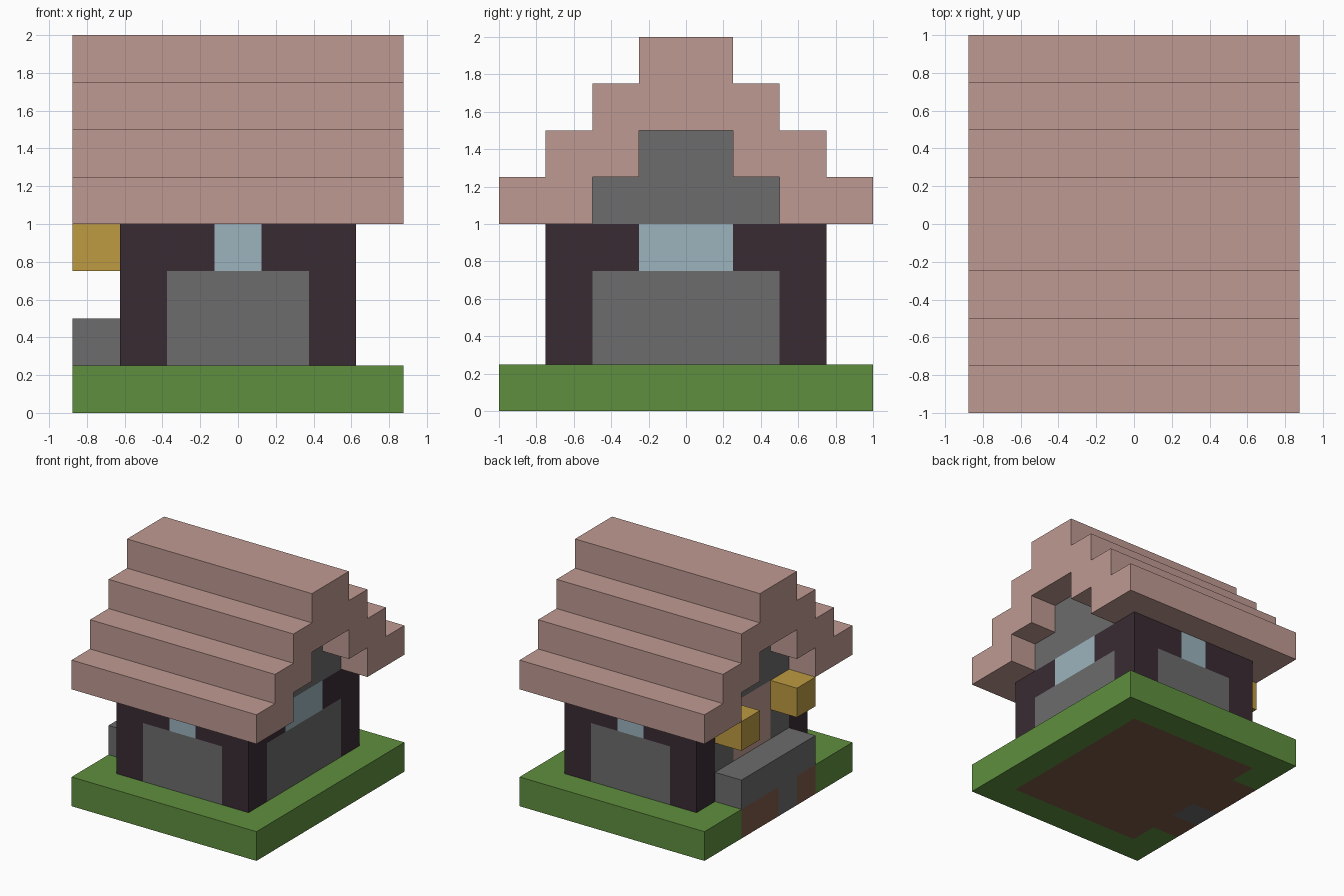
import bpy
import bmesh
from mathutils import Vector

UNIT = 0.25  # one building block

cube = bpy.data.objects.get("Cube")
if cube:
    bpy.data.objects.remove(cube, do_unlink=True)


def material(name, hex_code):
    def linear(c):
        return c / 12.92 if c <= 0.04045 else ((c + 0.055) / 1.055) ** 2.4
    rgb = [linear(v / 255) for v in bytes.fromhex(hex_code)]
    mat = bpy.data.materials.new(name)
    mat.use_nodes = True
    mat.diffuse_color = (*rgb, 1)
    mat.node_tree.nodes["Principled BSDF"].inputs["Base Color"].default_value = (*rgb, 1)
    return mat


PINK = material("pink wood", "BF9A92")
GRASS = material("grass green", "5F8F3F")
STONE = material("stone grey", "6C6C6C")
DARK = material("dark timber", "3A2B34")
GLASS = material("pale blue glass", "9CB4BD")
GOLD = material("lantern gold", "BD9B42")
EARTH = material("earth brown", "7E5A48")


def finish(name, bm, mat):
    bmesh.ops.recalc_face_normals(bm, faces=bm.faces)
    mesh = bpy.data.meshes.new(name)
    bm.to_mesh(mesh)
    bm.free()
    mesh.materials.append(mat)
    obj = bpy.data.objects.new(name, mesh)
    bpy.context.collection.objects.link(obj)
    return obj


def box(name, mat, x, y, z):
    """Box from three (low, high) ranges counted in blocks."""
    bm = bmesh.new()
    bmesh.ops.create_cube(bm, size=1)
    for v in bm.verts:
        v.co = Vector([(r[0] + r[1]) / 2 + c * (r[1] - r[0])
                       for c, r in zip(v.co, (x, y, z))]) * UNIT
    return finish(name, bm, mat)


def span(side, a, b):
    """Range from a to b, mirrored when side is -1."""
    return tuple(sorted((side * a, side * b)))


def extrude_profile(name, mat, points, x):
    """Extrude a (y, z) outline along x."""
    bm = bmesh.new()
    face = bm.faces.new([bm.verts.new(Vector((x[0], y, z)) * UNIT) for y, z in points])
    ext = bmesh.ops.extrude_face_region(bm, geom=[face])
    moved = [g for g in ext["geom"] if isinstance(g, bmesh.types.BMVert)]
    bmesh.ops.translate(bm, verts=moved, vec=((x[1] - x[0]) * UNIT, 0, 0))
    return finish(name, bm, mat)


def stairs(half, base, steps):
    """Right-hand half of a stepped outline, rising towards the middle."""
    pts = []
    for i in range(steps):
        pts += [(half - i, base + i), (half - i, base + i + 1)]
    return pts


def mirrored(pts):
    return [(-y, z) for y, z in reversed(pts)]


# Ground: grass border around an earth floor
for side, word in ((-1, "front"), (1, "back")):
    box(f"{word}_grass", GRASS, (-3.5, 3.5), span(side, 3, 4), (0, 1))
    box(f"{word}_corner_grass", GRASS, (-3.5, -2.5), span(side, 2, 3), (0, 1))
box("side_grass", GRASS, (2.5, 3.5), (-3, 3), (0, 1))
box("earth_floor", EARTH, (-2.5, 2.5), (-3, 3), (0, 1))

# Entrance: earth and stone footing under a stone step
box("footing_back", EARTH, (-3.5, -2.5), (0, 2), (0, 1))
box("footing_stone", STONE, (-3.5, -2.5), (-1, 0), (0, 1))
box("footing_front", EARTH, (-3.5, -2.5), (-2, -1), (0, 1))
box("door_step", STONE, (-3.5, -2.5), (-2, 2), (1, 2))

# Front and back walls with corner posts, lintels and windows
for sy, word in ((-1, "front"), (1, "back")):
    wall = span(sy, 2, 3)
    box(f"{word}_wall", STONE, (-1.5, 1.5), wall, (1, 3))
    box(f"{word}_window", GLASS, (-0.5, 0.5), wall, (3, 4))
    for sx, hand in ((1, "left"), (-1, "right")):
        box(f"{word}_{hand}_post", DARK, span(sx, 1.5, 2.5), wall, (1, 4))
        box(f"{word}_{hand}_lintel", DARK, span(sx, 0.5, 1.5), wall, (3, 4))

# Left wall with its wide window
box("left_wall", STONE, (1.5, 2.5), (-2, 2), (1, 3))
box("left_window", GLASS, (1.5, 2.5), (-1, 1), (3, 4))

# Right wall with the door and two lanterns
box("door", PINK, (-2.5, -1.5), (-1, 1), (1, 4))
for sy, word in ((-1, "front"), (1, "back")):
    box(f"{word}_door_wall", STONE, (-2.5, -1.5), span(sy, 1, 2), (1, 3))
    box(f"{word}_lantern", GOLD, (-3.5, -2.5), span(sy, 1, 2), (3, 4))
    for sx, hand in ((1, "left"), (-1, "right")):
        box(f"{word}_{hand}_side_lintel", DARK, span(sx, 1.5, 2.5), span(sy, 1, 2), (3, 4))

# Stepped gables and roof
gable = stairs(2, 4, 2)
for sx, hand in ((1, "left"), (-1, "right")):
    extrude_profile(f"{hand}_gable", STONE, gable + mirrored(gable), span(sx, 1.5, 2.5))
outer = stairs(4, 4, 4)
roof_outline = outer + mirrored(outer) + list(reversed(mirrored(gable))) + list(reversed(gable))
extrude_profile("stepped_roof", PINK, roof_outline, (-3.5, 3.5))
